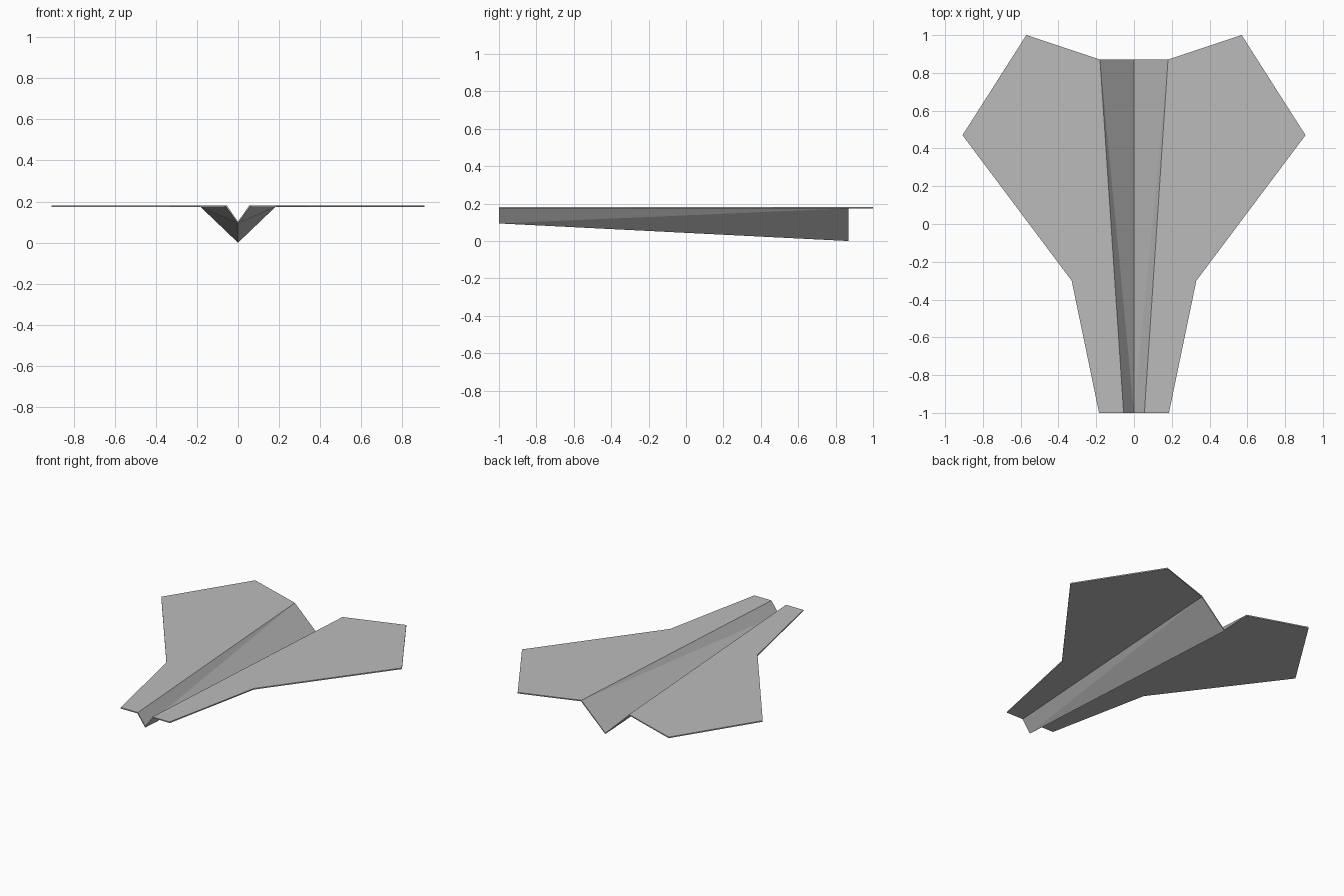
import bpy
import bmesh

cube = bpy.data.objects.get("Cube")
if cube:
    bpy.data.objects.remove(cube, do_unlink=True)

# One plain grey paper colour
GREY = (0.5, 0.5, 0.5, 1.0)
paper = bpy.data.materials.new("paper grey")
paper.use_nodes = True
paper.diffuse_color = GREY
bsdf = paper.node_tree.nodes["Principled BSDF"]
bsdf.inputs["Base Color"].default_value = GREY
bsdf.inputs["Roughness"].default_value = 0.8

TOP = 0.182        # upper surface of the wings
THICKNESS = 0.008  # paper thickness

# Left half of the folded sheet: wing outline, starting and ending on the fold
wing_outline = [(0.055, -1.0), (0.185, -1.0), (0.33, -0.30),
                (0.908, 0.47), (0.57, 1.0), (0.18, 0.87)]

bm = bmesh.new()
wing = [bm.verts.new((x, y, TOP)) for x, y in wing_outline]
keel_front = bm.verts.new((0, -1.0, 0.102))
keel_back = bm.verts.new((0, 0.87, THICKNESS))
fold_front, fold_back = wing[0], wing[-1]

# Flat wing, then the slightly twisted keel wall as two triangles
bm.faces.new(wing)
bm.faces.new((keel_front, fold_front, fold_back))
bm.faces.new((keel_front, fold_back, keel_back))

mesh = bpy.data.meshes.new("folded_paper_plane")
bm.to_mesh(mesh)
bm.free()
mesh.materials.append(paper)

plane = bpy.data.objects.new("folded_paper_plane", mesh)
bpy.context.collection.objects.link(plane)

# Mirror to the right half, joined along the keel
mirror = plane.modifiers.new("mirror", 'MIRROR')
mirror.use_clip = True

# Give the sheet its thickness downwards
solid = plane.modifiers.new("paper_thickness", 'SOLIDIFY')
solid.thickness = THICKNESS
solid.offset = -1
